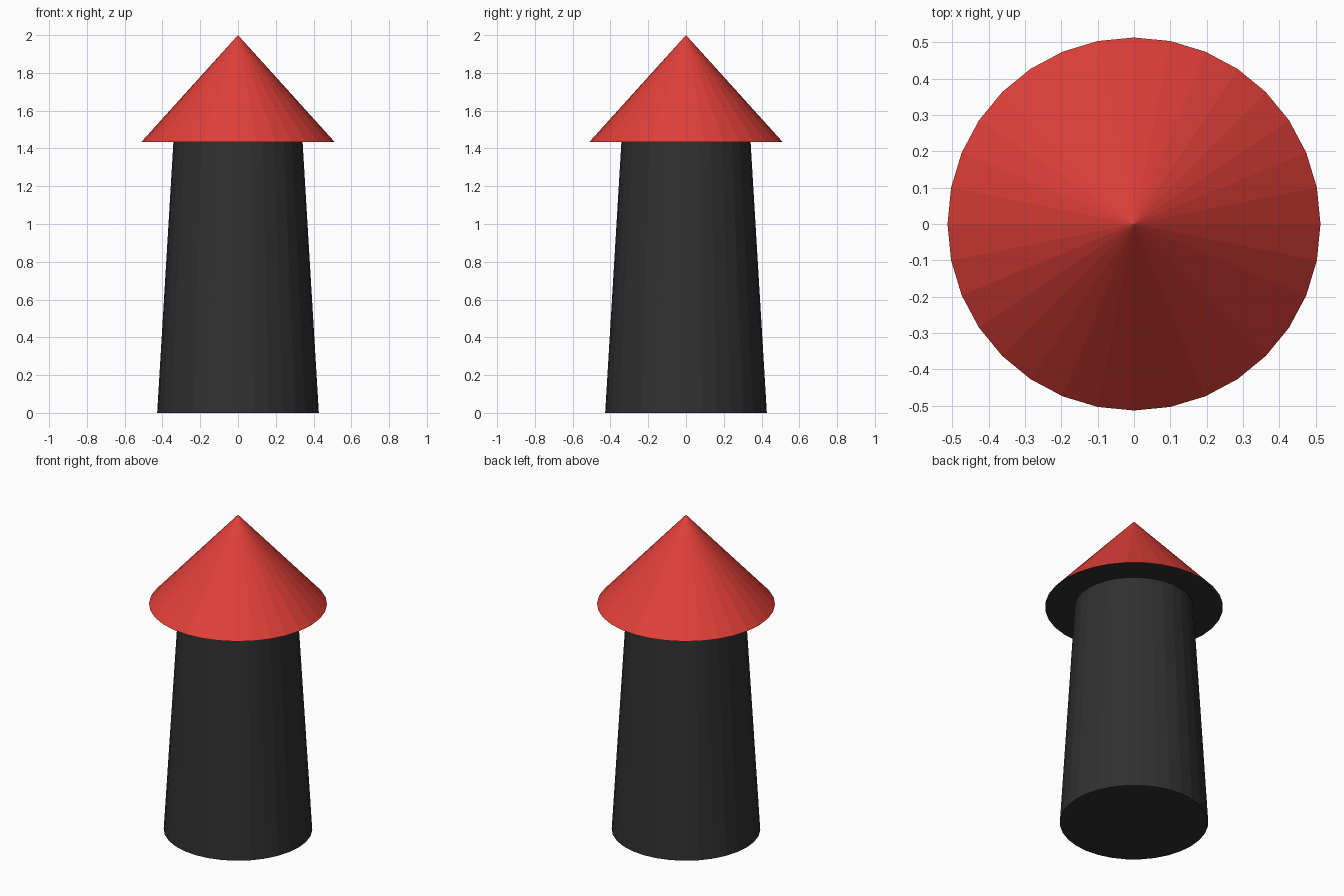
import bpy, bmesh
from math import sin, cos, tau

if "Cube" in bpy.data.objects:
    bpy.data.objects.remove(bpy.data.objects["Cube"])

SIDES = 32


def material(name, rgb):
    mat = bpy.data.materials.new(name)
    mat.diffuse_color = (*rgb, 1)
    mat.use_nodes = True
    mat.node_tree.nodes["Principled BSDF"].inputs["Base Color"].default_value = mat.diffuse_color
    return mat


def lathe(name, profile, mat, cap_base=False):
    """Revolve (radius, height) points around z; a zero radius closes to a tip."""
    bm = bmesh.new()
    rings = []
    for r, z in profile:
        if r == 0:
            rings.append([bm.verts.new((0, 0, z))] * SIDES)
        else:
            rings.append([bm.verts.new((r * sin(tau * i / SIDES), r * cos(tau * i / SIDES), z))
                          for i in range(SIDES)])
    for low, high in zip(rings, rings[1:]):
        for i in range(SIDES):
            j = (i + 1) % SIDES
            corners = [low[j], low[i], high[i], high[j]]
            bm.faces.new(list(dict.fromkeys(corners)))
    if cap_base:
        bm.faces.new(rings[0])
    mesh = bpy.data.meshes.new(name)
    bm.to_mesh(mesh)
    bm.free()
    mesh.materials.append(mat)
    obj = bpy.data.objects.new(name, mesh)
    bpy.context.collection.objects.link(obj)
    return obj


black = material("black", (0.03, 0.03, 0.03))
red = material("red", (0.75, 0.05, 0.04))

# Tapered tower with its base, flaring out into the dark underside of the eaves
lathe("tower", [(0.428, 0), (0.342, 1.433), (0.513, 1.433)], black, cap_base=True)

# Pointed roof
lathe("roof", [(0.513, 1.433), (0, 2)], red)
